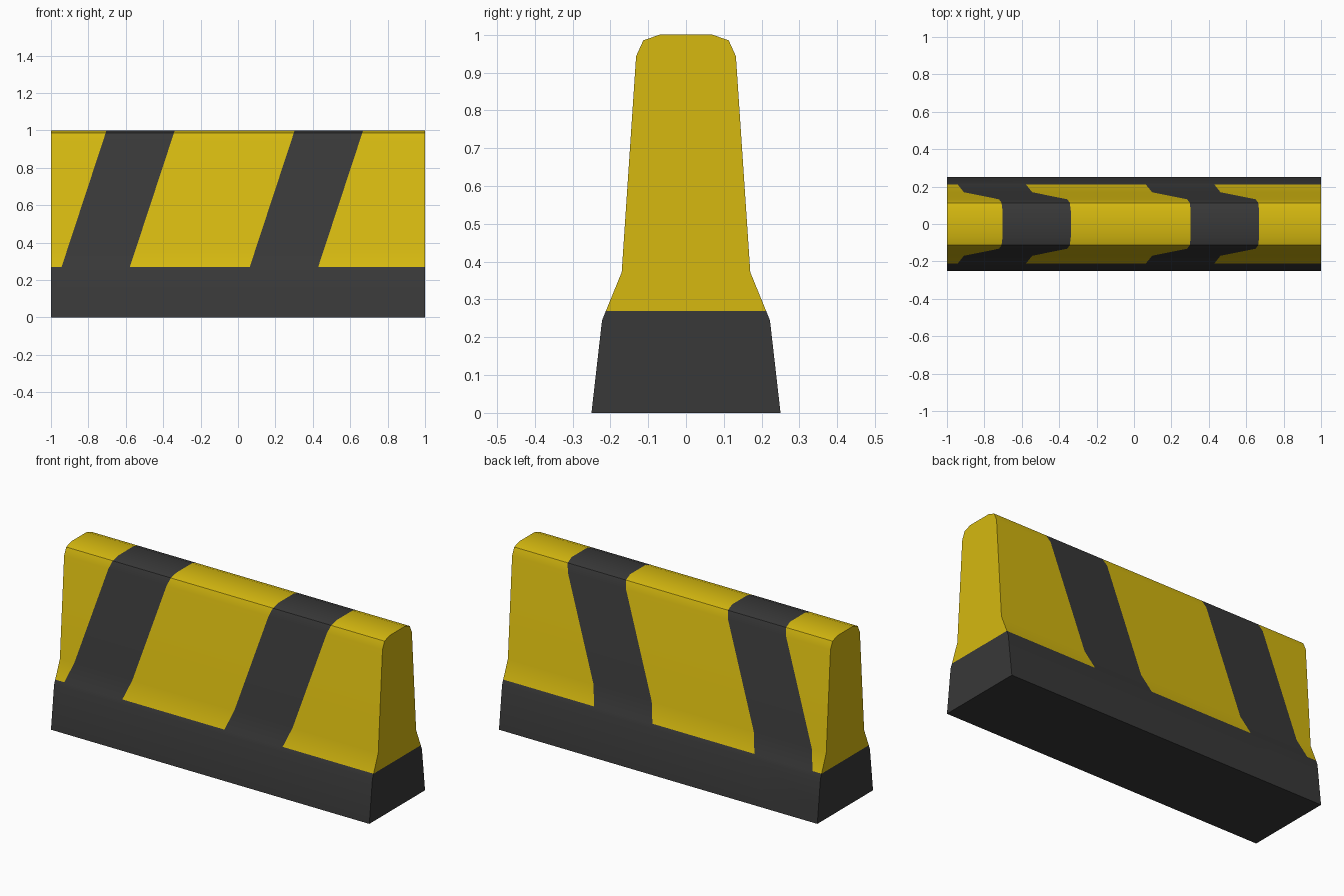
import bpy, bmesh, math
from mathutils import Vector

if "Cube" in bpy.data.objects:
    bpy.data.objects.remove(bpy.data.objects["Cube"])


def material(name, rgb):
    m = bpy.data.materials.new(name)
    m.diffuse_color = (*rgb, 1.0)
    m.use_nodes = True
    m.node_tree.nodes["Principled BSDF"].inputs["Base Color"].default_value = m.diffuse_color
    return m


BASE_Z = 0.27          # top of the dark base band
SLOPE = 0.329          # stripe lean: x shift per unit height
STRIPES = [(-1.032, -0.667), (-0.026, 0.340)]  # stripe edges, x at z = 0

# Barrier cross-section, mirrored in y
half = [(0.25, 0.0), (0.222, 0.245), (0.17, 0.372),
        (0.132, 0.943), (0.113, 0.985), (0.07, 1.0)]
profile = half + [(-y, z) for y, z in reversed(half)]

# Extrude the cross-section along x
bm = bmesh.new()
end = bm.faces.new([bm.verts.new((-1, y, z)) for y, z in profile])
ext = bmesh.ops.extrude_face_region(bm, geom=[end])
moved = [g for g in ext["geom"] if isinstance(g, bmesh.types.BMVert)]
bmesh.ops.translate(bm, verts=moved, vec=(2, 0, 0))
# make sure both end caps exist
bmesh.ops.holes_fill(bm, edges=[e for e in bm.edges if e.is_boundary], sides=0)


def cut(co, no):
    bmesh.ops.bisect_plane(bm, geom=bm.verts[:] + bm.edges[:] + bm.faces[:],
                           plane_co=co, plane_no=no)


# Cut lines for the base band and the leaning stripes
cut((0, 0, BASE_Z), (0, 0, 1))
for pair in STRIPES:
    for x in pair:
        cut((x, 0, 0), (1, 0, -SLOPE))
bmesh.ops.recalc_face_normals(bm, faces=bm.faces[:])

# Colour by height and stripe position
for f in bm.faces:
    c = f.calc_center_median()
    s = c.x - SLOPE * c.z
    dark = c.z < BASE_Z or any(a < s < b for a, b in STRIPES)
    if abs(f.normal.x) > 0.9:
        dark = c.z < BASE_Z
    f.material_index = 1 if dark else 0

mesh = bpy.data.meshes.new("road_barrier")
bm.to_mesh(mesh)
bm.free()
mesh.materials.append(material("warning yellow", (0.67, 0.485, 0.005)))
mesh.materials.append(material("dark grey", (0.04, 0.04, 0.04)))
obj = bpy.data.objects.new("road_barrier", mesh)
bpy.context.collection.objects.link(obj)

# Soft shading with crisp shoulders
bpy.context.view_layer.objects.active = obj
obj.select_set(True)
bpy.ops.object.shade_smooth_by_angle(angle=math.radians(30))
